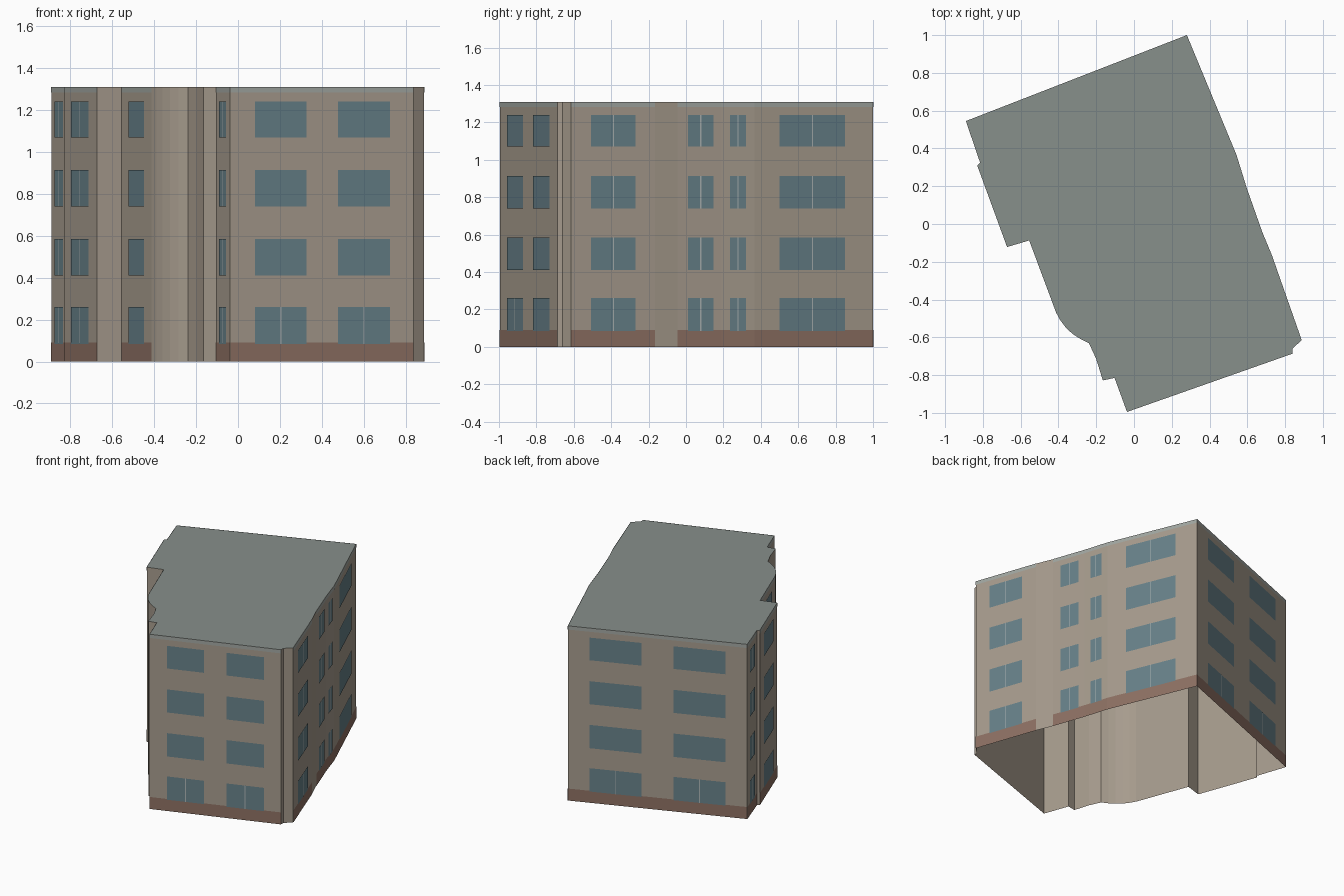
import bpy, bmesh
from mathutils import Vector

if "Cube" in bpy.data.objects:
    bpy.data.objects.remove(bpy.data.objects["Cube"])

H = 1.31
PLINTH = 0.09
FLOORS = [(0.085, 0.26), (0.41, 0.585), (0.74, 0.913), (1.07, 1.24)]

# Footprint, anticlockwise from the front corner
P = [(-0.037, -0.995), (0.838, -0.687), (0.838, -0.66), (0.888, -0.615),
     (0.73, -0.165), (0.68, -0.045), (0.597, 0.19), (0.543, 0.365),
     (0.28, 1.0), (-0.89, 0.545), (-0.815, 0.325), (-0.83, 0.31),
     (-0.672, -0.122), (-0.555, -0.087), (-0.412, -0.47), (-0.39, -0.51),
     (-0.36, -0.55), (-0.325, -0.582), (-0.285, -0.608), (-0.238, -0.632),
     (-0.2, -0.715), (-0.165, -0.828), (-0.103, -0.815)]
P = [Vector(p) for p in P]

# Wall index -> (axis the window span is read on, spans, centre bar on every floor)
WINDOWS = {
    0: (0, [(0.08, 0.325), (0.475, 0.725)], False),
    3: (1, [(-0.51, -0.27)], True),
    5: (1, [(0.01, 0.145)], True),
    6: (1, [(0.235, 0.32)], True),
    7: (1, [(0.5, 0.85)], True),
    8: (0, [(0.14, -0.20), (-0.41, -0.75)], False),
    9: (0, [(-0.872, -0.832)], True),
    11: (0, [(-0.795, -0.71)], True),
    13: (0, [(-0.52, -0.445)], True),
    22: (0, [(-0.089, -0.054)], True),
}


def material(name, rgb):
    m = bpy.data.materials.new(name)
    m.diffuse_color = [(c / 255) ** 2.2 for c in rgb] + [1]
    m.use_nodes = True
    m.node_tree.nodes["Principled BSDF"].inputs["Base Color"].default_value = m.diffuse_color
    return m


def make(name, bm, mat):
    me = bpy.data.meshes.new(name)
    bm.to_mesh(me)
    bm.free()
    ob = bpy.data.objects.new(name, me)
    bpy.context.collection.objects.link(ob)
    me.materials.append(mat)
    return ob


def panel(bm, i, t0, t1, z0, z1, off):
    """Flat rectangle lying just in front of wall i, between fractions t0 and t1."""
    a, b = P[i], P[(i + 1) % len(P)]
    d = b - a
    n = Vector((d.y, -d.x)).normalized() * off
    p, q = a + d * t0 + n, a + d * t1 + n
    bm.faces.new([bm.verts.new((*v, z)) for v, z in
                  ((p, z0), (q, z0), (q, z1), (p, z1))])


beige = material("wall_beige", (165, 154, 140))
slate = material("roof_slate", (134, 142, 138))
trim = material("trim_grey", (160, 165, 160))
brown = material("plinth_brown", (140, 112, 99))
blue = material("window_blue", (103, 128, 136))
pale = material("bar_pale", (170, 178, 178))

# Outer walls, open underneath
walls = bmesh.new()
for i in range(len(P)):
    panel(walls, i, 0, 1, 0, H, 0)
bmesh.ops.remove_doubles(walls, verts=walls.verts, dist=1e-5)
make("walls", walls, beige)

# Flat roof
roof = bmesh.new()
roof.faces.new([roof.verts.new((*p, H)) for p in P])
make("roof", roof, slate)

# Plinth, top trim and windows on the main walls
plinth, cornice, glass, bars = (bmesh.new() for _ in range(4))
for i, (axis, spans, all_bars) in WINDOWS.items():
    a, b = P[i], P[(i + 1) % len(P)]
    d = b - a
    panel(plinth, i, 0, 1, 0, PLINTH, 0.0015)
    panel(cornice, i, 0, 1, H - 0.027, H, 0.0015)
    for span in spans:
        t0, t1 = ((v - a[axis]) / d[axis] for v in span)
        mid, half = (t0 + t1) / 2, 0.003 / d.length
        for k, (z0, z1) in enumerate(FLOORS):
            panel(glass, i, t0, t1, z0, z1, 0.003)
            if all_bars or k == 0:
                panel(bars, i, mid - half, mid + half, z0, z1, 0.0045)
make("plinth", plinth, brown)
make("top_trim", cornice, trim)
make("windows", glass, blue)
make("window_bars", bars, pale)
